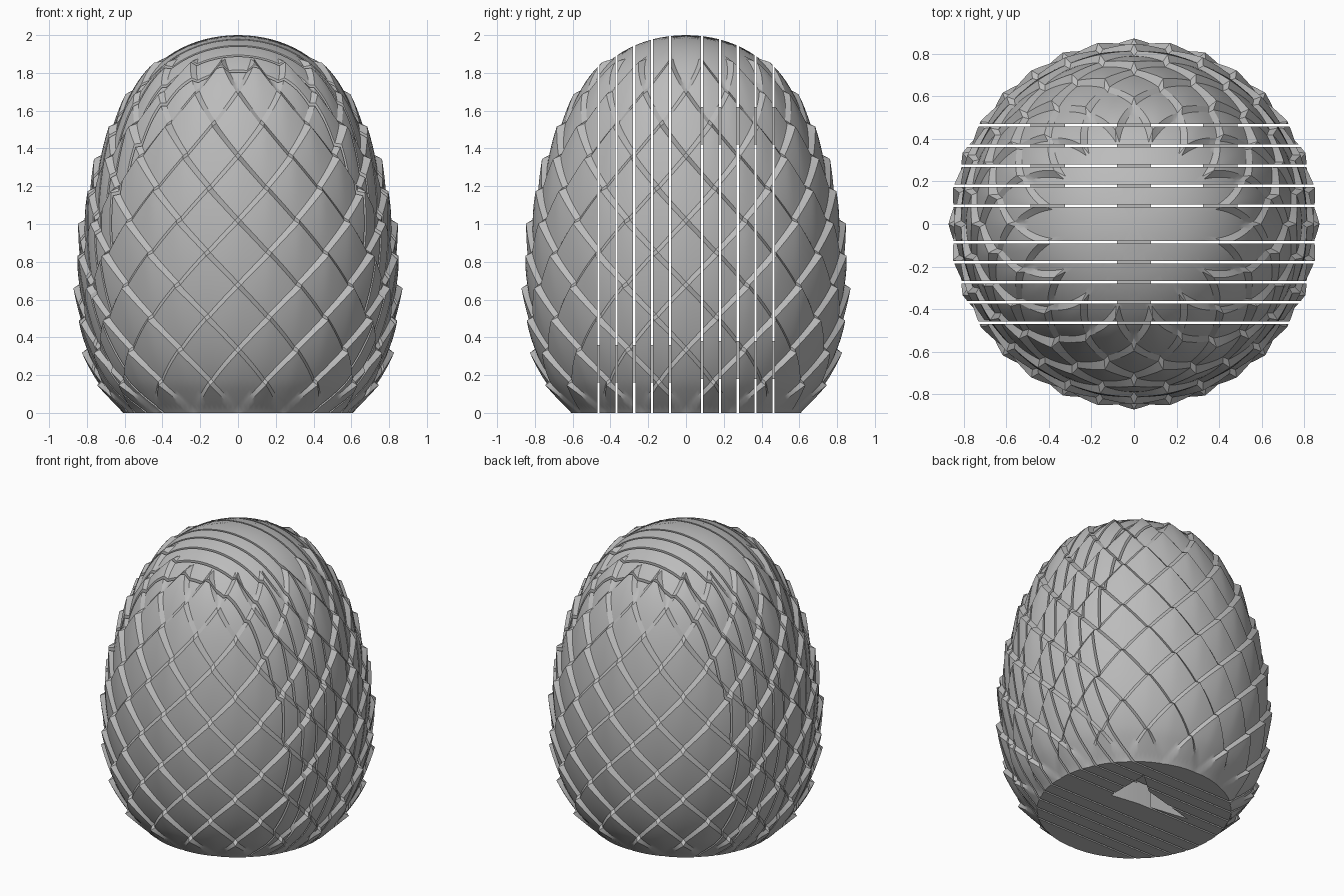
import bpy, bmesh, math
from mathutils import Vector

if "Cube" in bpy.data.objects:
    bpy.data.objects.remove(bpy.data.objects["Cube"])

grey = bpy.data.materials.new("stone grey")
grey.use_nodes = True
grey.diffuse_color = (0.5, 0.5, 0.5, 1)
grey.node_tree.nodes["Principled BSDF"].inputs["Base Color"].default_value = grey.diffuse_color

AROUND = 16            # scales in each ring
ROW = 0.172            # height from one ring of tips to the next
SUB = 8                # divisions of a scale
STEP = SUB + 1         # plus one ledge strip
FACE = 0.9             # share of a cell that is scale, the rest is ledge
GAP = 0.006            # half the width of a saw cut
PROFILE = [(0, 0.6), (0.34, 0.78), (0.69, 0.82), (1.03, 0.79),
           (1.375, 0.7), (1.72, 0.535), (2, 0)]


def radius(z):
    """Smooth egg outline through the profile points, interpolating r squared."""
    z = min(max(z, 0), 2)
    total = 0
    for zi, ri in PROFILE:
        term = ri * ri
        for zj, _ in PROFILE:
            if zj != zi:
                term *= (z - zj) / (zi - zj)
        total += term
    return math.sqrt(max(total, 0))


def surface_point(a, b):
    """Point on the diagonal scale lattice; each cell is one upward scale."""
    (i, p), (j, q) = divmod(a, STEP), divmod(b, STEP)
    p, q = p / SUB, q / SUB
    u, v = i + p * FACE, j + q * FACE
    s = u + v
    if s < 11:
        z = ROW * s + 0.01 * (1 - s / 11)
    else:
        z = 11 * ROW + (2 - 11 * ROW) * math.sin(math.pi / 2 * min(s - 11, 1))
    tip = i + j + 2
    lift = 0
    if 1 <= tip <= 11:
        lift = (p + q) / 2 * (0.04 + 0.012 * (1 - abs(p - q)))
        lift *= min(1, max(s, 0) + 0.2) * (1 if tip < 10 else 0.75)
    r = radius(z) + lift if s < 12 else 0
    angle = (u - v) * math.pi / AROUND
    return Vector((r * math.cos(angle), r * math.sin(angle), z))


def cap(bm, cut):
    edges = [e for e in cut["geom_cut"] if isinstance(e, bmesh.types.BMEdge) and e.is_boundary]
    bmesh.ops.holes_fill(bm, edges=edges, sides=0)


def trim(bm, co, outward):
    geom = bm.verts[:] + bm.edges[:] + bm.faces[:]
    cap(bm, bmesh.ops.bisect_plane(bm, geom=geom, dist=1e-5, plane_co=co,
                                   plane_no=outward, clear_outer=True))


def add_object(name, bm):
    bmesh.ops.recalc_face_normals(bm, faces=bm.faces[:])
    mesh = bpy.data.meshes.new(name)
    bm.to_mesh(mesh)
    bm.free()
    mesh.materials.append(grey)
    obj = bpy.data.objects.new(name, mesh)
    bpy.context.collection.objects.link(obj)
    return obj


# Whole scaled egg, closed by a flat base
egg = bmesh.new()
verts = {}


def vert(a, b):
    key = ((a - b) % (2 * AROUND * STEP), a + b)
    if key not in verts:
        verts[key] = egg.verts.new(surface_point(a, b))
    return verts[key]


for total in range(-2, 12):
    for diff in range(total % 2, 2 * AROUND, 2):
        i, j = (total + diff) // 2, (total - diff) // 2
        for a in range(i * STEP, (i + 1) * STEP):
            for b in range(j * STEP, (j + 1) * STEP):
                egg.faces.new([vert(a, b), vert(a + 1, b), vert(a + 1, b + 1), vert(a, b + 1)])
bmesh.ops.remove_doubles(egg, verts=egg.verts[:], dist=1e-4)
trim(egg, (0, 0, 0), (0, 0, -1))

# Upright slices separated by thin saw cuts
cuts = [0.085 + 0.0945 * k for k in range(5)]
cuts = [-c for c in reversed(cuts)] + cuts
slices = []
for n in range(len(cuts) + 1):
    bm = egg.copy()
    if n > 0:
        trim(bm, (0, cuts[n - 1] + GAP, 0), (0, -1, 0))
    if n < len(cuts):
        trim(bm, (0, cuts[n] - GAP, 0), (0, 1, 0))
    slices.append(add_object(f"egg_slice_{n + 1}", bm))
egg.free()

# Pocket in the base of the slices behind the middle
bm = bmesh.new()
floor = [(0.23, 0.05), (-0.33, 0.13), (0.08, 0.24), (0.23, 0.37)]
face = bm.faces.new([bm.verts.new((x, y, -0.1)) for x, y in floor])
top = bmesh.ops.extrude_face_region(bm, geom=[face])["geom"]
bmesh.ops.translate(bm, vec=(0, 0, 0.25), verts=[g for g in top if isinstance(g, bmesh.types.BMVert)])
cutter = add_object("pocket_cutter", bm)
cutter.hide_render = True
for obj in slices[5:9]:
    mod = obj.modifiers.new("pocket", "BOOLEAN")
    mod.operation, mod.object, mod.solver = "DIFFERENCE", cutter, "EXACT"
graph = bpy.context.evaluated_depsgraph_get()
for obj in slices[5:9]:
    mesh = bpy.data.meshes.new_from_object(obj.evaluated_get(graph))
    obj.modifiers.clear()
    obj.data = mesh
bpy.data.objects.remove(cutter)

# Smooth scales with crisp ledges
for obj in slices:
    obj.select_set(True)
bpy.context.view_layer.objects.active = slices[0]
bpy.ops.object.shade_smooth_by_angle(angle=math.radians(30))


# Square pegs that join the slices
def peg(name, x, z, side):
    bm = bmesh.new()
    bmesh.ops.create_cube(bm, size=1)
    for v in bm.verts:
        v.co = Vector((x + v.co.x * 0.16, side * (0.275 + v.co.y * 0.41), z + v.co.z * 0.2))
    add_object(name, bm)


peg("front_peg", 0, 0.26, -1)
peg("back_top_peg", 0, 1.52, 1)
for name, x in (("back_left_peg", 0.405), ("back_right_peg", -0.405)):
    peg(name, x, 0.28, 1)
